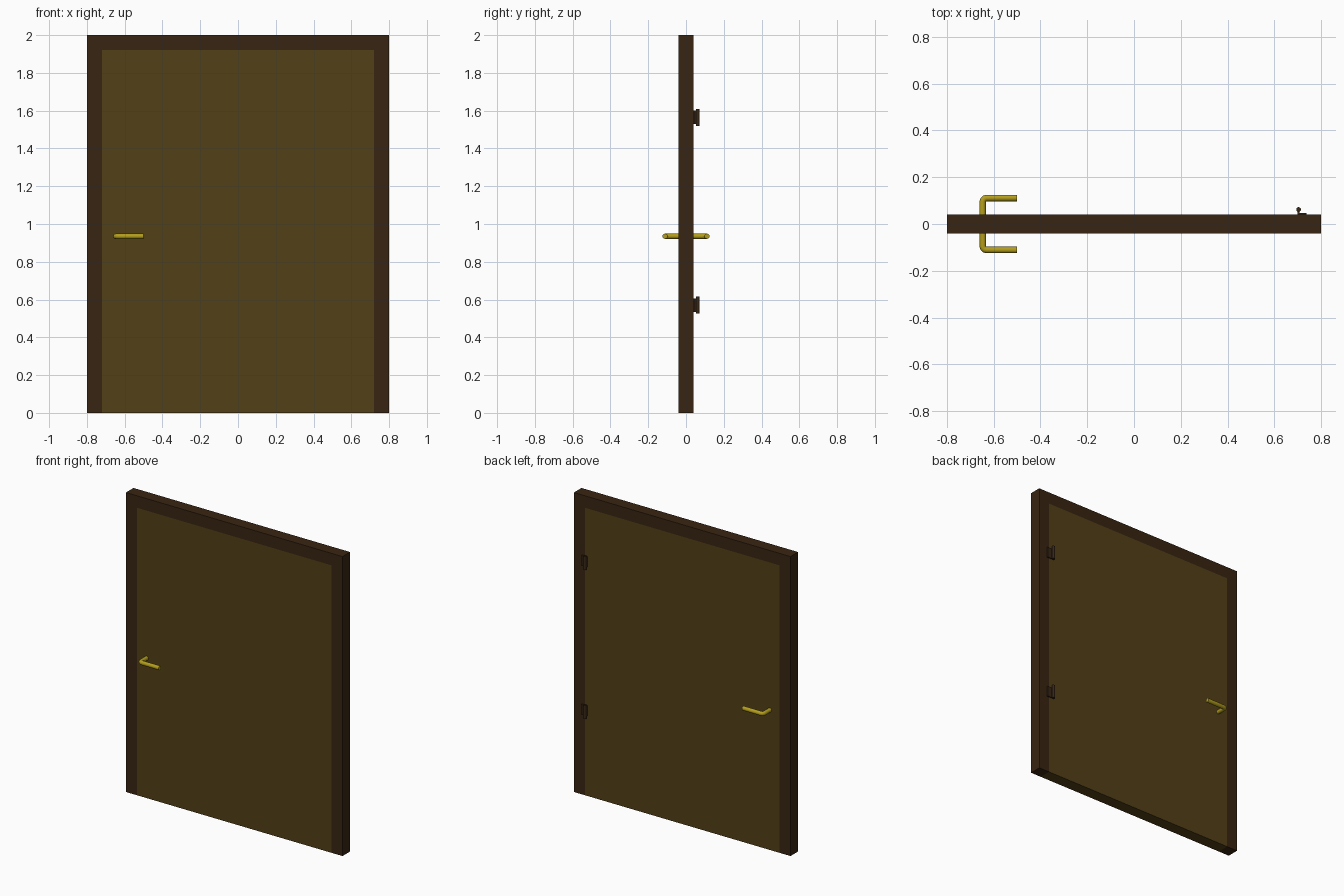
import bpy, bmesh, math
from mathutils import Vector

if "Cube" in bpy.data.objects:
    bpy.data.objects.remove(bpy.data.objects["Cube"])


def material(name, rgb):
    m = bpy.data.materials.new(name)
    m.diffuse_color = (*rgb, 1)
    m.use_nodes = True
    m.node_tree.nodes["Principled BSDF"].inputs["Base Color"].default_value = m.diffuse_color
    return m


WOOD = material("door_wood", (0.085, 0.05, 0.009))
DARK = material("frame_wood", (0.04, 0.018, 0.006))
BRASS = material("brass", (0.45, 0.34, 0.012))
IRON = material("dark_metal", (0.04, 0.02, 0.008))


def prism(name, pts, depth, mat):
    """Extrude a closed polygon of 3D points along a vector."""
    bm = bmesh.new()
    f = bm.faces.new([bm.verts.new(p) for p in pts])
    r = bmesh.ops.extrude_face_region(bm, geom=[f])
    moved = [v for v in r["geom"] if isinstance(v, bmesh.types.BMVert)]
    bmesh.ops.translate(bm, verts=moved, vec=depth)
    bmesh.ops.recalc_face_normals(bm, faces=bm.faces)
    me = bpy.data.meshes.new(name)
    bm.to_mesh(me)
    bm.free()
    ob = bpy.data.objects.new(name, me)
    bpy.context.collection.objects.link(ob)
    me.materials.append(mat)
    return ob


# Door frame: two posts and a header as one U profile
W, H, T, B = 0.8, 2.0, 0.04, 0.08
outline = [(-W, 0), (-W, H), (W, H), (W, 0),
           (W - B, 0), (W - B, H - B), (B - W, H - B), (B - W, 0)]
prism("door_frame", [(x, -T, z) for x, z in outline], (0, 2 * T, 0), DARK)

# Door leaf, flush inside the frame
a = W - B
prism("door_panel", [(-a, -T, 0), (-a, -T, H - B), (a, -T, H - B), (a, -T, 0)],
      (0, 2 * T, 0), WOOD)

# Handle: one rod through the door with a grip on each side
hx, hy, hz, r = -0.647, 0.111, 0.935, 0.014
path = [(-0.5, -hy)]
for cy, a0 in ((-hy + 0.016, 270), (hy - 0.016, 180)):
    for i in range(4):
        t = math.radians(a0 - 30 * i)
        path.append((hx + 0.016 + 0.016 * math.cos(t), cy + 0.016 * math.sin(t)))
path.append((-0.5, hy))
cu = bpy.data.curves.new("door_handle", "CURVE")
cu.dimensions = "3D"
cu.bevel_depth, cu.bevel_resolution, cu.use_fill_caps = r, 4, True
sp = cu.splines.new("POLY")
sp.points.add(len(path) - 1)
for p, (x, y) in zip(sp.points, path):
    p.co = (x, y, hz, 1)
cu.materials.append(BRASS)
handle = bpy.data.objects.new("door_handle", cu)
bpy.context.collection.objects.link(handle)
bpy.context.view_layer.objects.active = handle
handle.select_set(True)
bpy.ops.object.convert(target="MESH")
bpy.ops.object.shade_smooth_by_angle(angle=math.radians(40))

# Hinges on the back: bent leaf plus pin
leaf = [(0.70, 0.065), (0.70, T), (0.738, T), (0.738, 0.048), (0.708, 0.048), (0.708, 0.065)]
for name, z in (("upper", 1.565), ("lower", 0.57)):
    prism(name + "_hinge_leaf", [(x, y, z - 0.035) for x, y in leaf], (0, 0, 0.07), IRON)
    bpy.ops.mesh.primitive_cylinder_add(vertices=16, radius=0.01, depth=0.09,
                                        location=(0.704, 0.062, z))
    pin = bpy.context.object
    pin.name = name + "_hinge_pin"
    pin.data.materials.append(IRON)
    bpy.ops.object.shade_smooth_by_angle(angle=math.radians(40))
